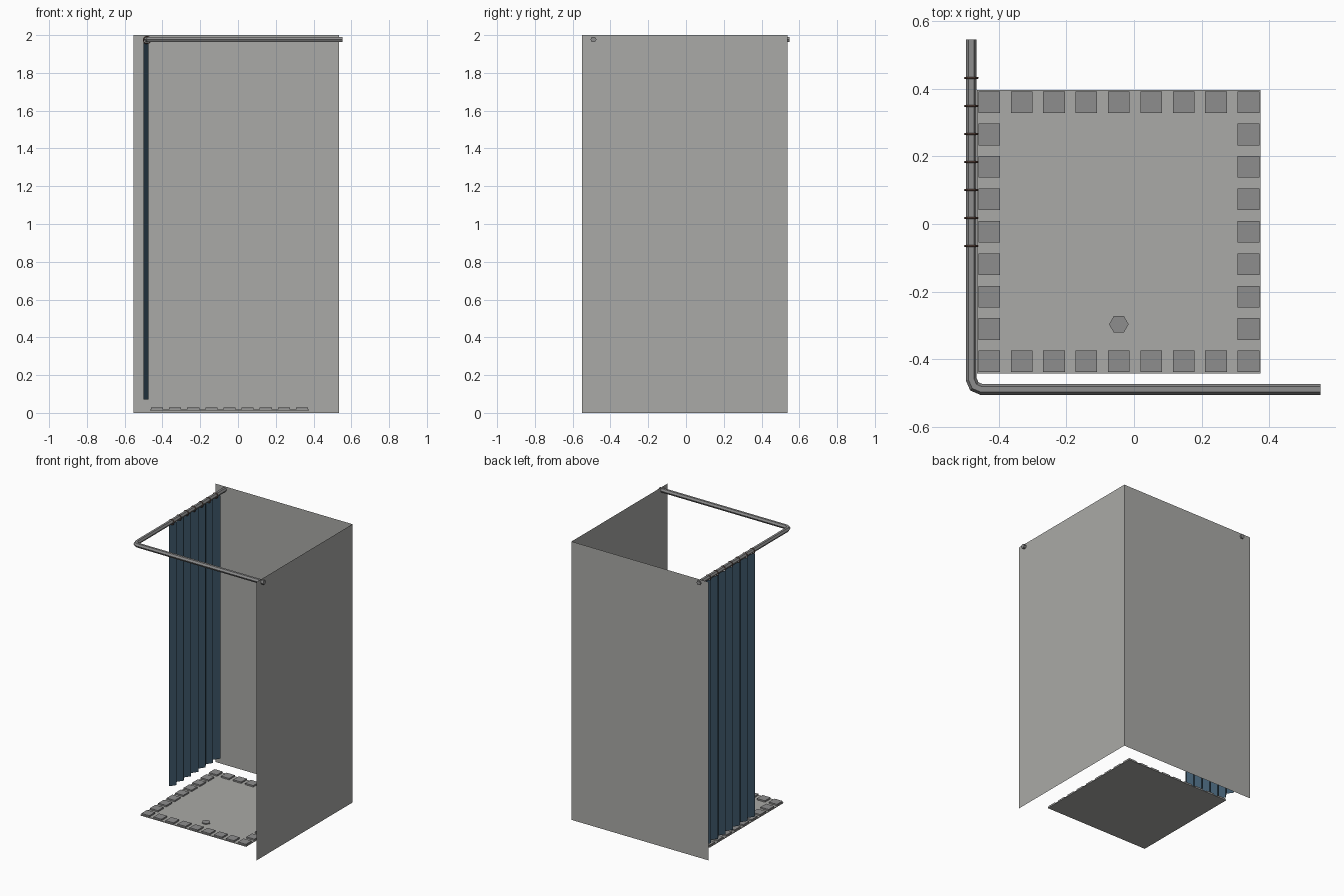
import bpy, math
from mathutils import Vector

if "Cube" in bpy.data.objects:
    bpy.data.objects.remove(bpy.data.objects["Cube"])

mats = {}


def paint(ob, color):
    if color not in mats:
        mats[color] = bpy.data.materials.new("colour")
        mats[color].diffuse_color = (*color, 1)
    ob.data.materials.append(mats[color])


PALE = (0.4, 0.4, 0.385)
DARK = (0.27, 0.27, 0.27)
BLUE = (0.05, 0.1, 0.15)
BROWN = (0.16, 0.09, 0.07)


def mesh_obj(name, verts, faces, color):
    me = bpy.data.meshes.new(name)
    me.from_pydata(verts, [], faces)
    ob = bpy.data.objects.new(name, me)
    bpy.context.collection.objects.link(ob)
    paint(ob, color)
    return ob


def box(name, x, y, z, sx, sy, sz, color):
    bpy.ops.mesh.primitive_cube_add(size=1, location=(x, y, z))
    ob = bpy.context.object
    ob.name = name
    ob.scale = (sx, sy, sz)
    paint(ob, color)
    return ob


# Walls: two thin sheets meeting at the back right corner
X0, X1, Y0, Y1, H = -0.553, 0.534, -0.55, 0.537, 2.0
mesh_obj("back_wall", [(X0, Y1, 0), (X1, Y1, 0), (X1, Y1, H), (X0, Y1, H)], [(0, 1, 2, 3)], PALE)
mesh_obj("right_wall", [(X1, Y0, 0), (X1, Y1, 0), (X1, Y1, H), (X1, Y0, H)], [(3, 2, 1, 0)], PALE)

# Curtain rod: hexagonal tube swept round one bent corner
RX, RY, RZ, RR, SIDES = -0.482, -0.49, 1.977, 0.016, 6
path = [Vector(p) for p in [(RX, 0.547, RZ), (RX, -0.46, RZ), (RX + 0.009, RY + 0.009, RZ),
                            (RX + 0.03, RY, RZ), (0.553, RY, RZ)]]
verts, faces = [], []
for i, p in enumerate(path):
    a = (p - path[i - 1]).normalized() if i else (path[1] - p).normalized()
    b = (path[i + 1] - p).normalized() if i < len(path) - 1 else a
    t = (a + b).normalized()
    side = Vector((t.y, -t.x, 0)) / max(t.dot(a), 0.5)
    for k in range(SIDES):
        ang = 2 * math.pi * k / SIDES
        verts.append(p + side * RR * math.cos(ang) + Vector((0, 0, RR * math.sin(ang))))
for i in range(len(path) - 1):
    for k in range(SIDES):
        n = (k + 1) % SIDES
        faces.append((i * SIDES + k, i * SIDES + n, (i + 1) * SIDES + n, (i + 1) * SIDES + k))
faces.append(tuple(range(SIDES))[::-1])
faces.append(tuple(range(len(verts) - SIDES, len(verts))))
mesh_obj("curtain_rod", verts, faces, DARK)

# Pleated curtain hanging from the left rod
STEP, PLEATS = 0.083, 7
verts, faces = [], []
for i in range(2 * PLEATS + 1):
    y = 0.516 - i * STEP / 2
    x = -0.487 + (0.014 if i % 2 else -0.014)
    verts += [(x, y, 0.07), (x, y, 1.962)]
    if i:
        faces.append((2 * i - 2, 2 * i, 2 * i + 1, 2 * i - 1))
mesh_obj("curtain", verts, faces, BLUE)

# Curtain rings
for i in range(PLEATS):
    bpy.ops.mesh.primitive_torus_add(major_segments=12, minor_segments=5, major_radius=0.019,
                                     minor_radius=0.003, location=(RX, 0.433 - i * STEP, RZ - 0.003),
                                     rotation=(math.pi / 2, 0, 0))
    bpy.context.object.name = "curtain_ring"
    paint(bpy.context.object, BROWN)

# Shower tray
CX, CY = -0.045, -0.023
box("shower_tray", CX, CY, 0.016, 0.84, 0.84, 0.005, PALE)

# Raised blocks around the tray edge
for i in range(9):
    for j in range(9):
        if i in (0, 8) or j in (0, 8):
            box("tray_block", CX + (i - 4) * 0.096, CY + (j - 4) * 0.096, 0.0235,
                0.064, 0.064, 0.011, DARK)

# Hexagonal drain
bpy.ops.mesh.primitive_cylinder_add(vertices=6, radius=0.029, depth=0.008,
                                    location=(CX, -0.297, 0.021), rotation=(0, 0, math.pi / 6))
bpy.context.object.name = "drain"
paint(bpy.context.object, DARK)

for m in bpy.data.materials:
    if m.users and not m.is_grease_pencil:
        m.use_nodes = True
        m.node_tree.nodes["Principled BSDF"].inputs["Base Color"].default_value = m.diffuse_color
